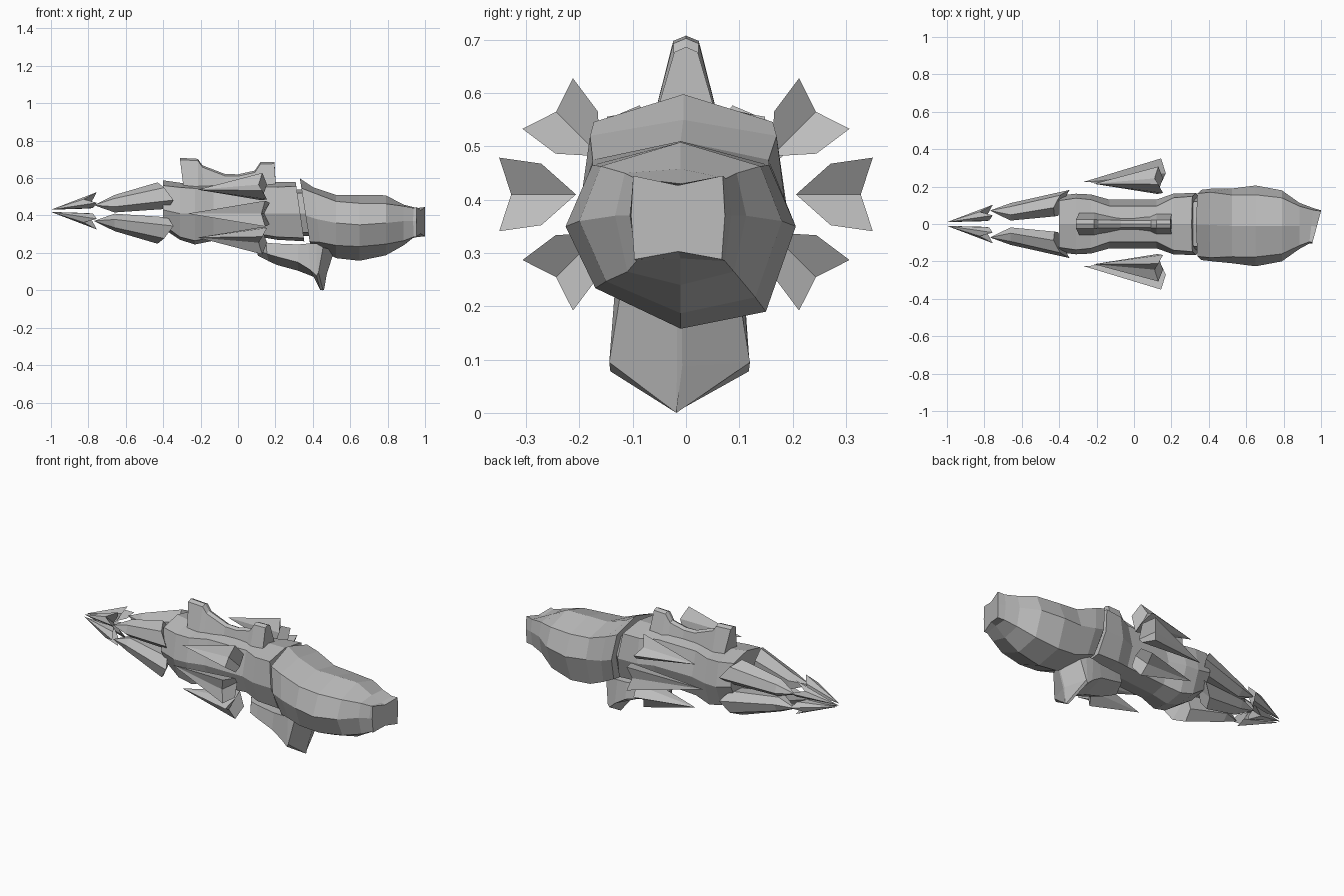
import bpy, bmesh, math

grey = bpy.data.materials.new("stone grey")
grey.diffuse_color = (0.5, 0.5, 0.5, 1)


def make(name, bm):
    bmesh.ops.recalc_face_normals(bm, faces=bm.faces)
    me = bpy.data.meshes.new(name)
    bm.to_mesh(me)
    bm.free()
    me.materials.append(grey)
    ob = bpy.data.objects.new(name, me)
    bpy.context.collection.objects.link(ob)
    return ob


def loft(name, rings):
    """Skin a list of equal-length rings and cap both ends."""
    bm = bmesh.new()
    vs = [[bm.verts.new(p) for p in r] for r in rings]
    n = len(vs[0])
    for a, b in zip(vs, vs[1:]):
        for i in range(n):
            j = (i + 1) % n
            bm.faces.new((a[i], a[j], b[j], b[i]))
    bm.faces.new(vs[0])
    bm.faces.new(vs[-1])
    return make(name, bm)


def octagon(x, y0, top, ty, tz, sy, sz, by, bz, bot, zslant=0, yslant=0, tilt=0):
    """Eight-sided section: centre top, corners, sides and centre bottom."""
    pts = [(0, top), (ty, tz), (sy, sz), (by, bz - tilt),
           (0, bot), (-by, bz + tilt), (-sy, sz), (-ty, tz)]
    return [(x + zslant * (z - .41) + yslant * y, y + y0, z) for y, z in pts]


# Faceted rear stock, ending in a slanted butt
loft("stock", [octagon(*s) for s in [
    (.360, -.005, .598, .168, .546, .188, .40, .135, .26, .235, -.155),
    (.420, -.005, .550, .175, .520, .195, .38, .150, .245, .215, -.12, 0, .012),
    (.525, -.01, .510, .165, .475, .200, .36, .158, .22, .172, 0, 0, .02),
    (.650, -.01, .510, .166, .465, .216, .35, .160, .212, .158, 0, 0, .022),
    (.790, -.01, .508, .150, .463, .190, .36, .140, .232, .187, 0, 0, .015),
    (.885, -.01, .458, .105, .450, .123, .37, .100, .265, .240),
    (.948, -.01, .430, .085, .440, .095, .37, .083, .285, .290, 0, .12),
    (.977, -.015, .427, .084, .445, .088, .37, .082, .288, .303, 0, .27),
]])

# Central body with a pinched waist
loft("body", [octagon(*s) for s in [
    (-.400, 0, .588, .125, .560, .152, .43, .105, .35, .330),
    (-.310, 0, .575, .138, .550, .162, .41, .115, .285, .270),
    (-.230, 0, .565, .130, .545, .158, .41, .110, .265, .245),
    (-.130, 0, .567, .095, .550, .130, .41, .090, .285, .265),
    (.120, 0, .575, .095, .552, .130, .41, .090, .30, .285),
    (.210, 0, .580, .140, .552, .162, .41, .120, .285, .270),
    (.333, 0, .580, .148, .556, .167, .41, .125, .280, .262, -.146),
]])

# Joint core linking body and stock
loft("joint", [octagon(x, 0, .54, .12, .52, .14, .41, .10, .31, .29, -.15)
               for x in (.28, .42)])

# Sight crest on top: x at base, x at top, base half width, top half width, top z
crest = [(-.290, -.310, .064, .024, .708), (-.215, -.215, .064, .024, .703),
         (-.185, -.190, .057, .022, .668), (-.075, -.070, .035, .020, .622),
         (.000, .000, .035, .020, .620), (.085, .090, .045, .020, .640),
         (.120, .120, .060, .022, .685), (.203, .195, .062, .022, .687)]
loft("sight_crest", [[(xb, -b, .54), (xt, -t, z - .010), (xt, 0, z),
                      (xt, t, z - .010), (xb, b, .54)]
                     for xb, xt, b, t, z in crest])

# Hooked grip below, with a vertical ridge front and back
# x top, x side, x keel, half top, half side, z top, z side, z keel
grip = [(.100, .102, .106, .004, .005, .262, .215, .185),
        (.150, .155, .165, .08, .095, .255, .195, .155),
        (.200, .205, .210, .09, .105, .250, .180, .135),
        (.320, .320, .320, .11, .125, .245, .150, .105),
        (.375, .385, .410, .12, .130, .250, .110, .070),
        (.420, .420, .440, .12, .130, .250, .078, .002),
        (.455, .430, .455, .11, .132, .230, .095, .000),
        (.515, .475, .460, .004, .005, .212, .088, .002)]
loft("grip", [[(xt, -a - .012, zt), (xs, -b - .012, zs), (xk, -.018, zk),
               (xs, b - .012, zs), (xt, a - .012, zt)]
              for xt, xs, xk, a, b, zt, zs, zk in grip])

# Blade sections as (outward, sideways): centre, barb, shoulder, root, shoulder, barb
NOTCHED = [(0, 0), (.022, .067), (-.055, .056), (-.118, 0),
           (-.055, -.056), (.022, -.067)]
RIDGED = [(.045, 0), (.018, .067), (-.055, .060), (-.110, 0),
          (-.055, -.060), (.018, -.067)]


def blade(name, section, tip, rings, deg, back, sy, sz, zc):
    """Barbed blade: six-point rings (x, y, z, size) narrowing to a front tip.
    back holds the rearward shift of each rear corner."""
    c, s = math.cos(math.radians(deg)), math.sin(math.radians(deg))
    bm = bmesh.new()
    vs = []
    for k, (x, y, z, size) in enumerate(rings):
        vs.append([bm.verts.new((x + (back[i] if k == 0 else 0),
                                 sy * (y + size * (c * u - s * v)),
                                 zc + sz * (z + size * (s * u + c * v))))
                   for i, (u, v) in enumerate(section)])
    apex = bm.verts.new((tip[0], sy * tip[1], zc + sz * tip[2]))
    for i in range(6):
        j = (i + 1) % 6
        for a, b in zip(vs, vs[1:]):
            bm.faces.new((a[i], a[j], b[j], b[i]))
        bm.faces.new((vs[-1][i], vs[-1][j], apex))
    # two rear facets meeting along the central crease
    r = vs[0]
    bm.faces.new(r[0:4])
    bm.faces.new((r[0], r[3], r[4], r[5]))
    make(name, bm)


FIN_BACK = (-.015, .005, .030, 0, .030, .005)
CLAW_BACK = (.01, -.025, -.02, 0, .03, .06)
TIP_BACK = (-.05, .02, 0, -.03, 0, .02)

for sy, word in ((1, "left"), (-1, "right")):
    # Middle fin on each flank
    blade(f"middle_fin_{word}", NOTCHED, (-.27, .225, 0), [(.14, .328, 0, 1.03)],
          0, FIN_BACK, sy, 1, .41)
    for sz, level in ((1, "upper"), (-1, "lower")):
        tag = f"{level}_{word}"
        # Upper and lower fins
        blade(f"fin_{tag}", NOTCHED, (-.215, .215, .128), [(.125, .244, .155, 1)],
              45, FIN_BACK, sy, sz, .41)
        # Front claws, ridged outward and broad along the middle
        blade(f"claw_{tag}", RIDGED, (-.77, .072, .042),
              [(-.405, .122, .104, 1), (-.66, .072, .057, .66)],
              45, CLAW_BACK, sy, sz, .413)
        # Small notched tip blades
        blade(f"tip_blade_{tag}", NOTCHED, (-1.0, .010, .006),
              [(-.775, .065, .062, .6)], 45, TIP_BACK, sy, sz, .425)
